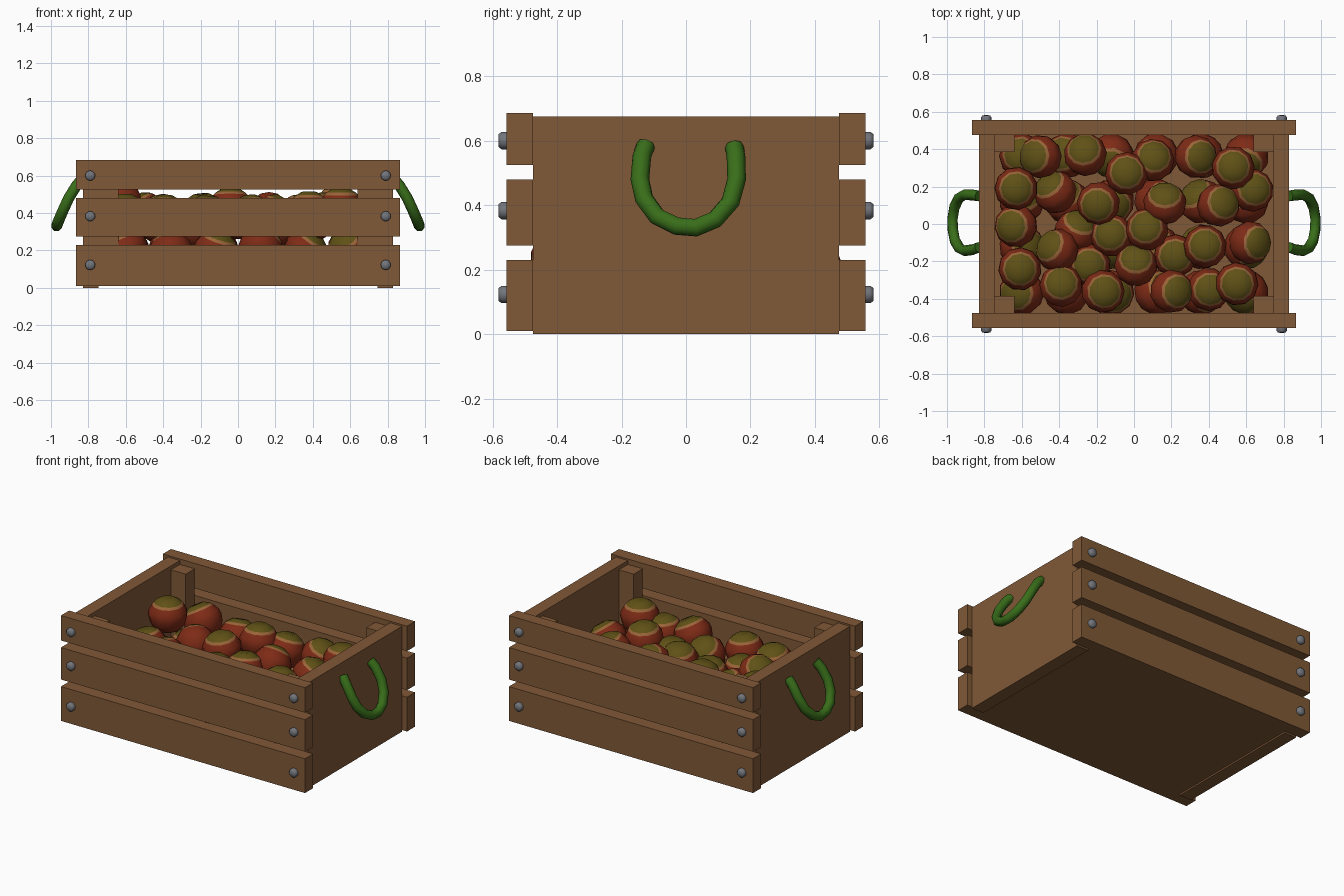
import bpy, bmesh, math, random
from mathutils import Vector, Matrix

if "Cube" in bpy.data.objects:
    bpy.data.objects.remove(bpy.data.objects["Cube"])

random.seed(4)


def mat(name, r, g, b):
    m = bpy.data.materials.new(name)
    m.diffuse_color = (r, g, b, 1)
    m.use_nodes = True
    m.node_tree.nodes["Principled BSDF"].inputs["Base Color"].default_value = m.diffuse_color
    return m


WOOD = mat("brown wood", .22, .1, .038)
RED = mat("apple red", .21, .024, .008)
TAN = mat("tan ring", .32, .13, .04)
OLIVE = mat("olive top", .115, .082, .008)
GREEN = mat("green rope", .04, .155, .01)
GREY = mat("grey bolt", .17, .18, .2)


def add_object(name, bm, *mats):
    me = bpy.data.meshes.new(name)
    bmesh.ops.recalc_face_normals(bm, faces=bm.faces)
    bm.to_mesh(me)
    bm.free()
    for m in mats:
        me.materials.append(m)
    ob = bpy.data.objects.new(name, me)
    bpy.context.collection.objects.link(ob)
    return ob


def box(name, x0, x1, y0, y1, z0, z1):
    bm = bmesh.new()
    bmesh.ops.create_cube(bm, size=1)
    for v in bm.verts:
        v.co = ((x0 + x1) / 2 + v.co.x * (x1 - x0),
                (y0 + y1) / 2 + v.co.y * (y1 - y0),
                (z0 + z1) / 2 + v.co.z * (z1 - z0))
    return add_object(name, bm, WOOD)


def lathe(profile, n):
    """Closed solid of revolution about z; poles where r = 0. Material index = third value."""
    bm = bmesh.new()
    rings = []
    for r, z, _ in profile:
        if r == 0:
            rings.append([bm.verts.new((0, 0, z))] * n)
        else:
            rings.append([bm.verts.new((r * math.cos(2 * math.pi * i / n),
                                        r * math.sin(2 * math.pi * i / n), z)) for i in range(n)])
    for k in range(len(rings) - 1):
        a, b = rings[k], rings[k + 1]
        for i in range(n):
            j = (i + 1) % n
            vs = list(dict.fromkeys([a[i], a[j], b[j], b[i]]))
            f = bm.faces.new(vs)
            f.material_index = profile[k][2]
            f.smooth = True
    return bm


# Crate: floor, end panels, corner posts, side slats
box("floor", -.745, .745, -.475, .475, .01, .06)
for s, side in ((-1, "left"), (1, "right")):
    xs = sorted((s * .745, s * .83))
    box(side + "_end_panel", *xs, -.475, .475, 0, .675)
    for t, face in ((-1, "front"), (1, "back")):
        box(f"{face}_{side}_post", *sorted((s * .64, s * .745)),
            *sorted((t * .385, t * .475)), .06, .65)

SLATS = ((.01, .23), (.275, .48), (.525, .685))
BOLT_Z = (.123, .383, .6)
for t, face in ((-1, "front"), (1, "back")):
    for k, (z0, z1) in enumerate(SLATS):
        box(f"{face}_slat_{k}", -.865, .865, *sorted((t * .475, t * .557)), z0, z1)
        # bolts near both slat ends
        for s in (-1, 1):
            bm = lathe([(.027, 0, 0), (.027, .017, 0), (.02, .026, 0), (0, .027, 0)], 12)
            bm.transform(Matrix.Translation((s * .79, t * .555, BOLT_Z[k])) @
                         Matrix.Rotation(-t * math.pi / 2, 4, 'X'))
            ob = add_object(f"{face}_bolt", bm, GREY)

# Rope handles: tube swept along a drooping U
PATH = [(.83, -.125, .585), (.862, -.137, .55), (.905, -.143, .48), (.933, -.13, .42),
        (.957, -.09, .365), (.969, -.03, .335), (.97, .03, .33), (.96, .09, .355),
        (.937, .138, .41), (.905, .157, .48), (.862, .155, .55), (.83, .15, .58)]
for s, side in ((-1, "left"), (1, "right")):
    pts = [Vector((s * x, y, z)) for x, y, z in PATH]
    bm = bmesh.new()
    rings = []
    for i, p in enumerate(pts):
        d = (pts[min(i + 1, len(pts) - 1)] - pts[max(i - 1, 0)]).normalized()
        u = d.cross(Vector((s * .9, 0, .45))).normalized()
        w = d.cross(u)
        rings.append([bm.verts.new(p + .029 * (u * math.cos(a) + w * math.sin(a)))
                      for a in (k * math.pi / 4 for k in range(8))])
    for a, b in zip(rings, rings[1:]):
        for k in range(8):
            bm.faces.new((a[k], a[k - 1], b[k - 1], b[k])).smooth = True
    bm.faces.new(rings[0])
    bm.faces.new(rings[-1])
    add_object(side + "_rope_handle", bm, GREEN)

# Apples: plump at the shoulder, olive crown with a thin tan rim
APPLE = [(0, .86, 2), (.38, .88, 2), (.7, .68, 1), (.8, .56, 0), (.97, .25, 0), (1, 0, 0),
         (.9, -.4, 0), (.66, -.72, 0), (.3, -.9, 0), (0, -.86, 0)]


def apple(x, y, z, tx, ty, r=.116):
    bm = lathe(APPLE, 11)
    up = Vector((tx, ty, math.sqrt(max(.05, 1 - tx * tx - ty * ty))))
    rot = Vector((0, 0, 1)).rotation_difference(up).to_matrix().to_4x4()
    bm.transform(Matrix.Translation((x, y, z)) @ rot @
                 Matrix.Rotation(random.uniform(0, 6), 4, 'Z') @ Matrix.Scale(r, 4))
    add_object("apple", bm, RED, TAN, OLIVE)


# visible top layer: position, then sideways lean of the crown
TOP = [(-.63, .19, .47, 0, 0), (-.5, .36, .4, -.5, .05), (-.26, .37, .36, -.1, .4),
       (-.42, .17, .35, -.5, .6), (-.63, -.01, .35, -.35, 0), (-.41, -.14, .39, -.6, .35),
       (-.61, -.24, .4, 0, 0), (-.39, -.33, .39, 0, .2), (-.165, -.36, .39, .1, 0),
       (-.19, .11, .4, -.1, -.1), (-.04, .27, .43, 0, .1), (.1, .34, .38, .1, .3),
       (.33, .36, .39, .4, 0), (.53, .3, .44, 0, .1), (.165, .11, .4, 0, .65),
       (.07, -.03, .39, -.1, .2), (-.12, -.06, .34, -.1, .1), (.45, .1, .4, .4, .2),
       (.63, .18, .36, .2, .1), (.62, -.1, .35, .6, 0), (.38, -.12, .41, 0, .1),
       (.01, -.22, .37, 0, .5), (.22, -.17, .33, 0, 0), (.2, -.36, .39, .45, 0),
       (.4, -.35, .36, .1, 0), (.55, -.32, .43, 0, 0), (-.24, -.22, .32, 0, 0),
       (-.31, -.04, .31, .3, .7)]
for a in TOP:
    apple(*a)

# hidden lower layer
for i in range(6):
    for j in range(4):
        apple(-.6 + .24 * i, -.365 + .243 * j, .2 + random.uniform(-.02, .02),
              random.uniform(-.6, .6), random.uniform(-.6, .6), .122)
